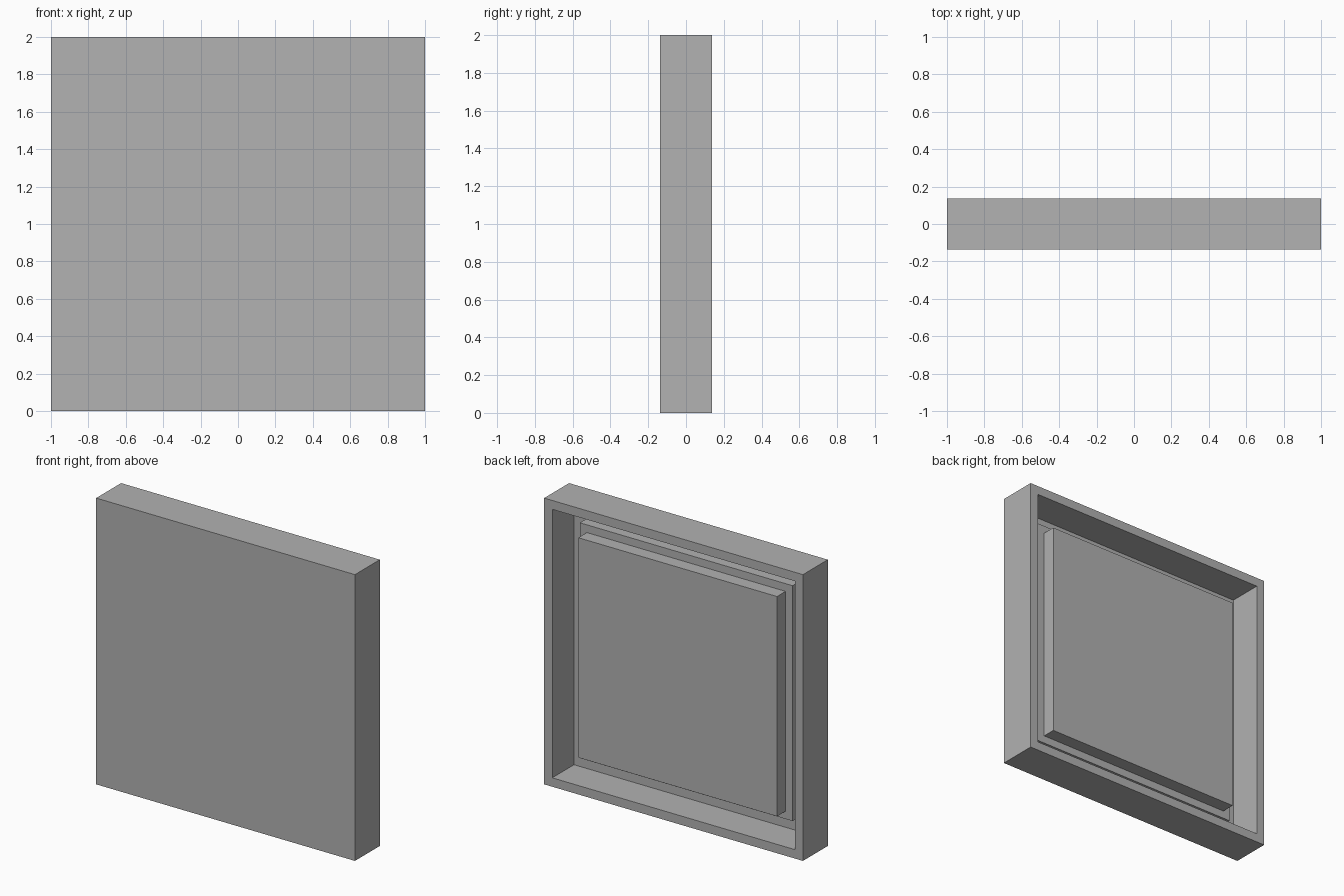
import bpy
import bmesh

SIZE = 2.0
HALF_DEPTH = 0.137

old = bpy.data.objects.get("Cube")
if old:
    bpy.data.objects.remove(old, do_unlink=True)

grey = bpy.data.materials.new("mid_grey")
grey.use_nodes = True
colour = (0.445, 0.445, 0.445, 1.0)
grey.diffuse_color = colour
grey.node_tree.nodes["Principled BSDF"].inputs["Base Color"].default_value = colour


def square_slab(name, half, front, back, rim=0.0, recess=0.0):
    """Upright square slab; an optional rim leaves a recess in its back."""
    bm = bmesh.new()
    bmesh.ops.create_cube(bm, size=1.0)
    for v in bm.verts:
        v.co.x *= 2 * half
        v.co.z = v.co.z * 2 * half + SIZE / 2
        v.co.y = back if v.co.y > 0 else front
    if rim:
        bm.normal_update()
        face = max(bm.faces, key=lambda f: f.normal.y)
        bmesh.ops.inset_region(bm, faces=[face], thickness=rim)
        pushed = bmesh.ops.extrude_discrete_faces(bm, faces=[face])["faces"][0]
        for v in pushed.verts:
            v.co.y -= recess
    bmesh.ops.recalc_face_normals(bm, faces=bm.faces[:])
    mesh = bpy.data.meshes.new(name)
    bm.to_mesh(mesh)
    bm.free()
    mesh.materials.append(grey)
    obj = bpy.data.objects.new(name, mesh)
    bpy.context.collection.objects.link(obj)
    return obj


# Outer tray: closed front, raised rim around the open back
square_slab("outer_tray", SIZE / 2, -HALF_DEPTH, HALF_DEPTH, rim=0.088, recess=0.24)
# Two stepped slabs standing inside the recess
square_slab("inner_step", 0.822, -0.103, -0.002)
square_slab("inner_panel", 0.768, -0.002, 0.092)
